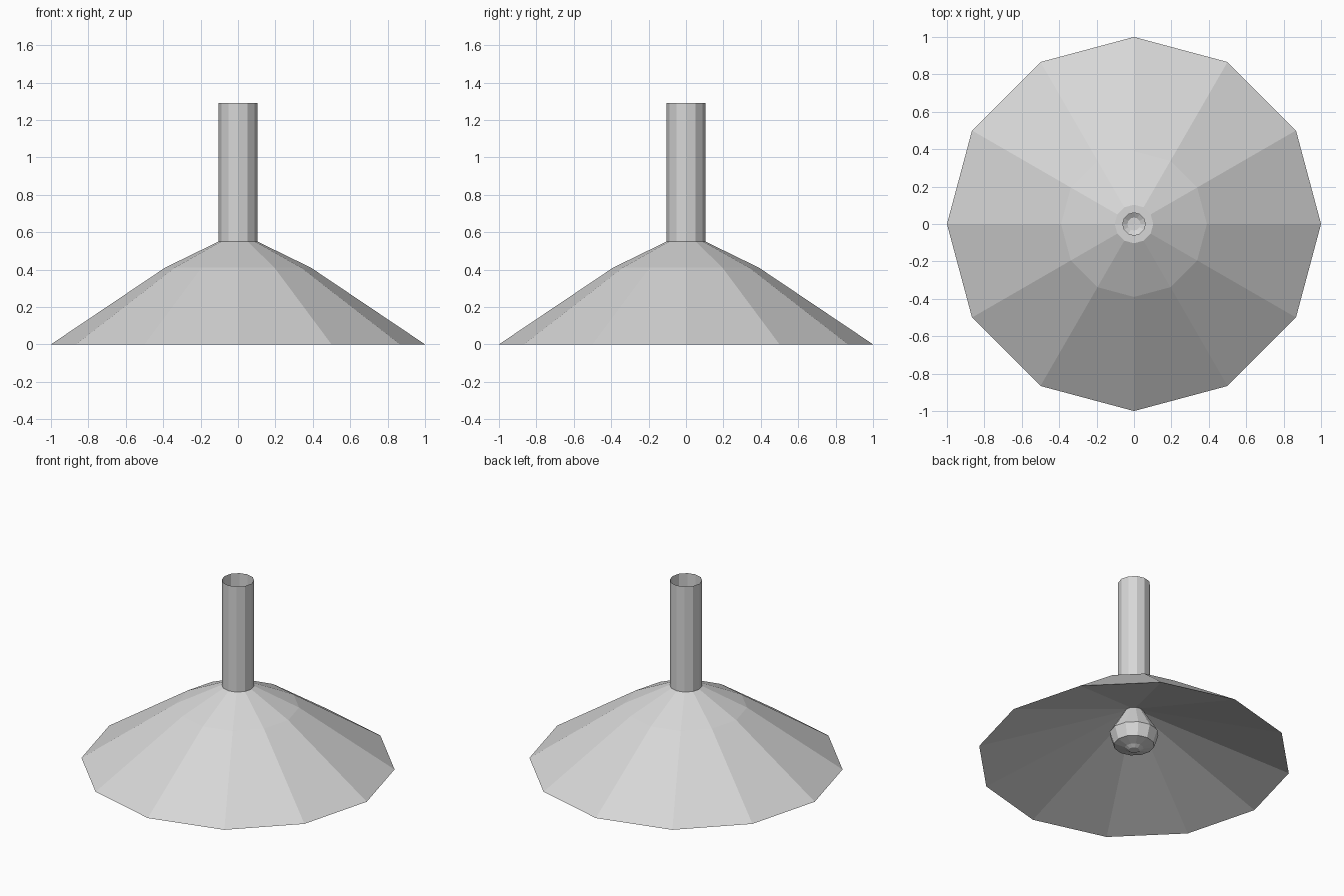
import bpy
import bmesh
import math

cube = bpy.data.objects.get("Cube")
if cube:
    bpy.data.objects.remove(cube, do_unlink=True)

SIDES = 12

grey = bpy.data.materials.new("light grey")
grey.use_nodes = True
grey.diffuse_color = (0.68, 0.68, 0.68, 1)
grey.node_tree.nodes["Principled BSDF"].inputs["Base Color"].default_value = (0.68, 0.68, 0.68, 1)


def lathe(name, profile):
    """Turn a (radius, height) profile into a flat-faced shell; outward normals when listed upwards."""
    bm = bmesh.new()
    rings = []
    for radius, z in profile:
        if radius == 0:
            rings.append([bm.verts.new((0, 0, z))] * SIDES)
        else:
            angles = [2 * math.pi * i / SIDES for i in range(SIDES)]
            rings.append([bm.verts.new((radius * math.cos(a), radius * math.sin(a), z))
                          for a in angles])
    for low, high in zip(rings, rings[1:]):
        for i in range(SIDES):
            j = (i + 1) % SIDES
            corners = [low[i], low[j], high[j], high[i]]
            bm.faces.new(list(dict.fromkeys(corners)))
    mesh = bpy.data.meshes.new(name)
    bm.to_mesh(mesh)
    bm.free()
    mesh.materials.append(grey)
    obj = bpy.data.objects.new(name, mesh)
    bpy.context.collection.objects.link(obj)
    return obj


# Shade: shallow inner cone, rim, kinked outer cone and a flat collar inside the tube
lathe("shade", [(0.06, 0.35), (1, 0), (0.39, 0.41), (0.103, 0.55), (0.06, 0.55)])

# Open hanging tube
lathe("tube", [(0.103, 0.55), (0.103, 1.29)])

# Bulb with a shallow bowl bottom and an open neck
lathe("bulb", [(0, 0.07), (0.035, 0.07), (0.06, 0.085), (0.13, 0.105), (0.157, 0.19), (0.06, 0.35)])
